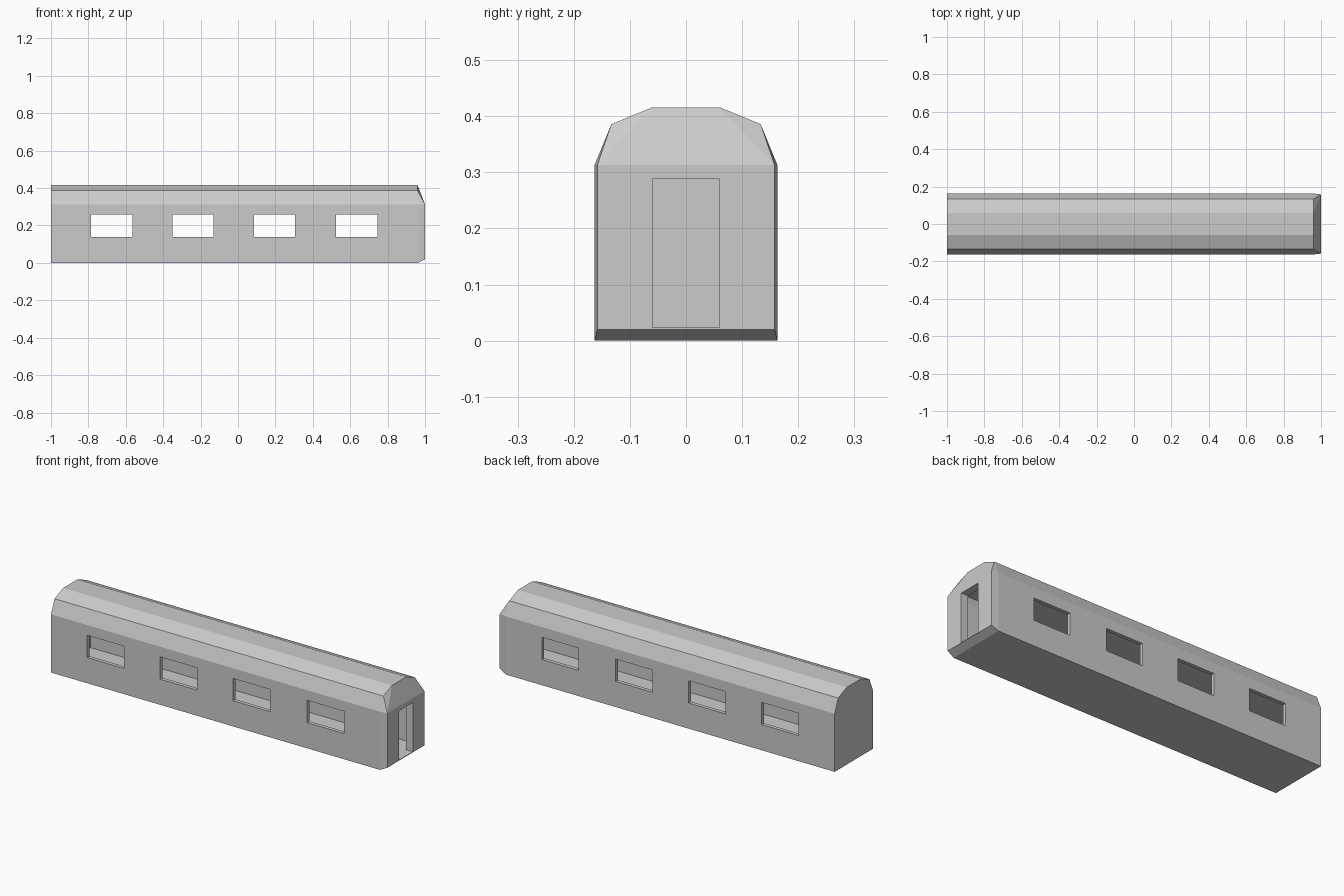
import bpy, bmesh

if "Cube" in bpy.data.objects:
    bpy.data.objects.remove(bpy.data.objects["Cube"])

# half cross-sections (y, z), mirrored by the helper
OUTER = [(0.163, 0.0), (0.163, 0.313), (0.133, 0.386), (0.06, 0.416)]
NOSE = [(0.158, 0.02), (0.158, 0.313)]
INNER = [(0.143, 0.023), (0.143, 0.308), (0.13, 0.336)]


def section(x, half):
    return [(x, s * y, z) for y, z in half for s in (-1, 1)]


def hull(name, points):
    bm = bmesh.new()
    for p in points:
        bm.verts.new(p)
    bmesh.ops.convex_hull(bm, input=bm.verts)
    bmesh.ops.dissolve_limit(bm, angle_limit=0.01, verts=bm.verts, edges=bm.edges)
    bmesh.ops.recalc_face_normals(bm, faces=bm.faces)
    mesh = bpy.data.meshes.new(name)
    bm.to_mesh(mesh)
    bm.free()
    ob = bpy.data.objects.new(name, mesh)
    bpy.context.collection.objects.link(ob)
    return ob


def box(name, x0, x1, y, z0, z1):
    half = [(y, z0), (y, z1)]
    return hull(name, section(x0, half) + section(x1, half))


def cut(target, cutter):
    cutter.hide_render = True
    mod = target.modifiers.new("cut", 'BOOLEAN')
    mod.operation = 'DIFFERENCE'
    mod.solver = 'EXACT'
    mod.object = cutter
    bpy.context.view_layer.objects.active = target
    bpy.ops.object.modifier_apply(modifier=mod.name)
    bpy.data.objects.remove(cutter)


# carriage body with chamfered front end
body = hull("carriage_body", section(-1, OUTER) + section(0.96, OUTER) + section(1, NOSE))

# hollow cabin
cut(body, hull("cabin_cutter", section(-0.98, INNER) + section(0.96, INNER)))

# windows through both sides
for cx in (-0.675, -0.24, 0.195, 0.635):
    cut(body, box("window_cutter", cx - 0.11, cx + 0.11, 0.3, 0.138, 0.258))

# end doorway
cut(body, box("door_cutter", 0.9, 1.1, 0.06, 0.0232, 0.288))
